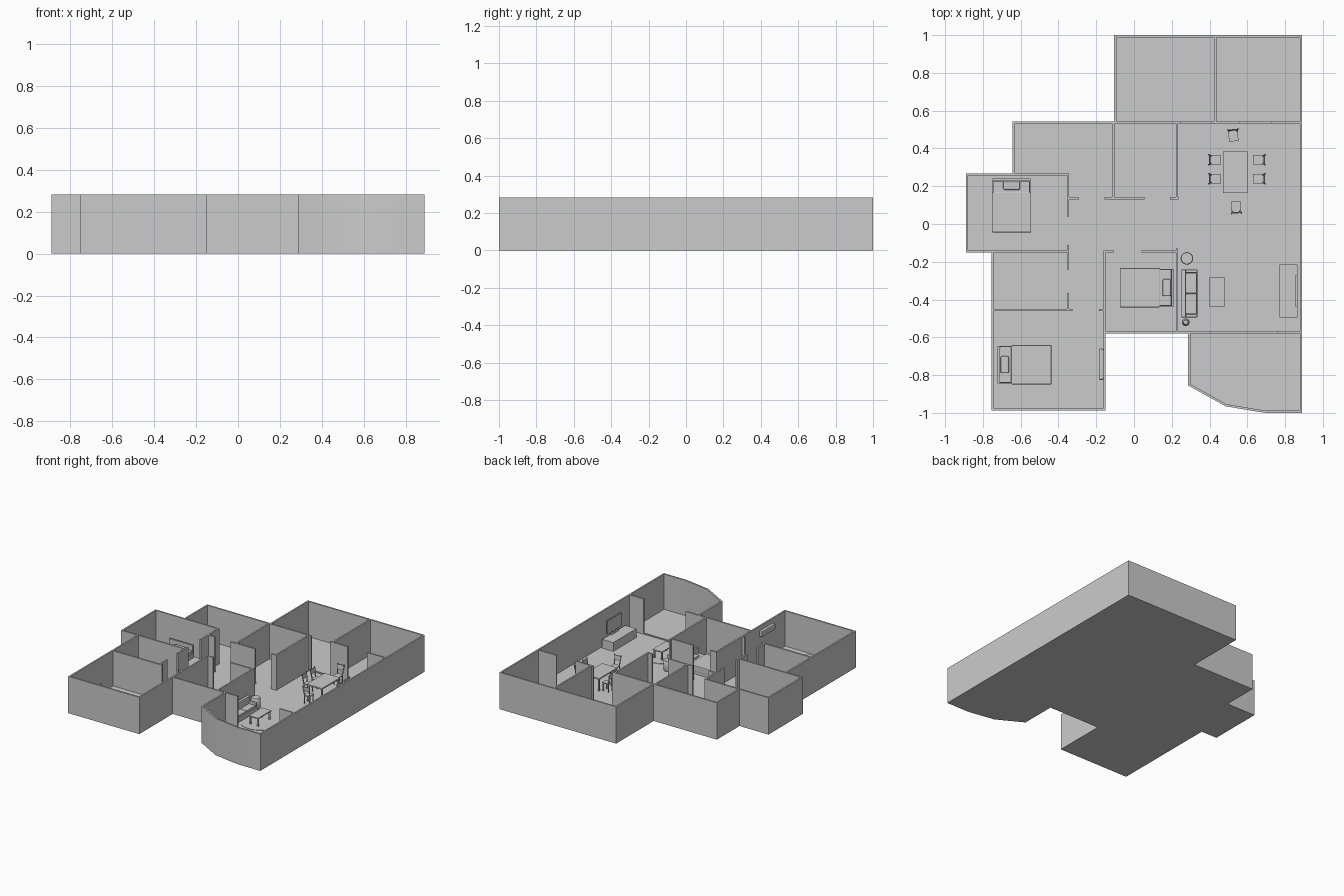
import bpy, bmesh, math
from mathutils import Matrix, Vector

if "Cube" in bpy.data.objects:
    bpy.data.objects.remove(bpy.data.objects["Cube"])

H, FLOOR, T = 0.283, 0.012, 0.012


def finish(name, bm, loc=(0, 0, 0), rot=0, bevel=0, smooth=False):
    bmesh.ops.recalc_face_normals(bm, faces=bm.faces)
    me = bpy.data.meshes.new(name)
    bm.to_mesh(me)
    bm.free()
    ob = bpy.data.objects.new(name, me)
    bpy.context.collection.objects.link(ob)
    ob.location, ob.rotation_euler = loc, (0, 0, math.radians(rot))
    if smooth:
        me.shade_smooth()
        me.set_sharp_from_angle(angle=math.radians(32))
    if bevel:
        m = ob.modifiers.new("bevel", 'BEVEL')
        m.width, m.segments = bevel, 2
    return ob


def boxes(name, items, loc=(0, 0, 0), rot=0, bevel=0):
    """Each item: x0, x1, y0, y1, z0, z1 and optional lean of the top in x, y."""
    bm = bmesh.new()
    for x0, x1, y0, y1, z0, z1, *lean in items:
        c = Vector(((x0 + x1) / 2, (y0 + y1) / 2, (z0 + z1) / 2))
        vs = bmesh.ops.create_cube(bm, size=1, matrix=Matrix.Translation(c) @ Matrix.Diagonal(
            (x1 - x0, y1 - y0, z1 - z0, 1)))['verts']
        if lean:
            for v in vs:
                if v.co.z > c.z:
                    v.co.x += lean[0]
                    v.co.y += lean[1]
    return finish(name, bm, loc, rot, bevel)


def lathe(name, loc, profile, n=32):
    bm = bmesh.new()
    rings = [[bm.verts.new((r * math.cos(2 * math.pi * i / n), r * math.sin(2 * math.pi * i / n), z))
              for i in range(n)] for r, z in profile]
    for a, b in zip(rings, rings[1:]):
        for i in range(n):
            bm.faces.new((a[i], a[(i + 1) % n], b[(i + 1) % n], b[i]))
    bm.faces.new(rings[0])
    bm.faces.new(rings[-1])
    return finish(name, bm, loc, smooth=True)


def legs(w, d, t, h):
    return [(x - t, x + t, y - t, y + t, 0, h) for x in (-w, w) for y in (-d, d)]


# Outer shell: footprint raised to wall height, then hollowed down to the floor
outline = [(-.105, 1), (-.105, .543), (-.643, .543), (-.643, .268), (-.89, .268), (-.89, -.152),
           (-.755, -.152), (-.755, -.987), (-.15, -.987), (-.15, -.58), (.287, -.58), (.287, -.855),
           (.485, -.965), (.65, -.993), (.70, -1), (.89, -1), (.89, 1)]
bm = bmesh.new()
base = bm.faces.new([bm.verts.new((x, y, 0)) for x, y in outline])
ext = bmesh.ops.extrude_face_region(bm, geom=[base], use_keep_orig=True)['geom']
bmesh.ops.translate(bm, verts=[g for g in ext if isinstance(g, bmesh.types.BMVert)], vec=(0, 0, H))
bmesh.ops.recalc_face_normals(bm, faces=bm.faces)
top = next(f for f in bm.faces if f.calc_center_median().z > H - .001)
bmesh.ops.inset_region(bm, faces=[top], thickness=T, use_even_offset=True)
top = max((f for f in bm.faces if abs(f.normal.z) > .9), key=lambda f: f.calc_area()
          if f.calc_center_median().z > .1 else 0)
hole = bmesh.ops.extrude_discrete_faces(bm, faces=[top])['faces'][0]
bmesh.ops.translate(bm, verts=hole.verts, vec=(0, 0, FLOOR - H))
finish("floor_and_outer_walls", bm, smooth=True)

# Inner walls: runs along x (y, x0, x1) and along y (x, y0, y1)
along_x = [(.537, -.11, .25), (.537, .41, .56), (.537, .725, .88), (.262, -.65, -.345),
           (.137, -.345, -.29), (.137, -.155, .055), (.137, .19, .235),
           (-.146, -.76, -.345), (-.146, -.155, -.105), (-.146, .04, .225),
           (-.455, -.75, -.325), (-.455, -.185, -.15), (-.574, .28, .40), (-.574, .76, .88)]
along_y = [(.43, .54, .99), (-.11, .137, .54), (.228, .13, .54), (.228, -.575, -.13),
           (-.35, .04, .265), (-.35, -.24, -.11), (-.35, -.455, -.365), (-.155, -.58, -.14)]
e = T / 2
boxes("inner_walls", [(a, b, y - e, y + e, FLOOR - .004, H) for y, a, b in along_x]
      + [(x - e, x + e, a, b, FLOOR - .004, H) for x, a, b in along_y])
# Sills across the wide openings
boxes("door_sills", [(a, b, y - .005, y + .005, FLOOR - .004, .02)
                     for y, a, b in ((.537, .25, .41), (.537, .56, .725), (-.574, .40, .76))])

# Beds, head towards local +y
for i, (x, y, r) in enumerate([(-.648, .098, 0), (-.58, -.745, 90), (.068, -.337, -90)], 1):
    at = (x, y, FLOOR)
    boxes(f"bed_frame_{i}", [(-.1, .1, -.14, .142, 0, .035), (-.1, .1, .13, .143, .035, .10)], at, r)
    boxes(f"mattress_{i}", [(-.097, .097, -.138, .13, .035, .06)], at, r, .006)
    boxes(f"blanket_{i}", [(-.104, .104, -.143, .07, .02, .066)], at, r, .005)
    boxes(f"pillow_{i}", [(-.045, .045, .083, .127, .058, .076)], at, r, .007)

# Dining table and chairs
boxes("dining_table", [(-.065, .065, -.11, .11, .09, .1)] + legs(.056, .1, .005, .09),
      (.535, .275, FLOOR))
chairs = [(.66, .34, -90), (.66, .24, -90), (.43, .34, 90), (.43, .24, 90),
          (.526, .468, 4), (.54, .09, 184)]
for i, (x, y, r) in enumerate(chairs, 1):
    boxes(f"dining_chair_{i}", [(-.025, .025, -.03, .026, .06, .067)] + legs(.021, .022, .003, .06)
          + [(s - .003, s + .003, .02, .026, .067, .14, .006 * k, .012)
             for s, k in ((-.021, -1), (.021, 1))]
          + [(-.023, .023, .026, .03, .10, .135, 0, .004)], (x, y, FLOOR), r)

# Living room: sofa, coffee table, rug, media stand and screen
sofa = (.293, -.368, FLOOR)
boxes("sofa_base", [(-.042, .042, -.127, .127, .008, .045)], sofa, 0, .004)
boxes("sofa_back", [(-.042, -.018, -.127, .127, .045, .115)], sofa, 0, .006)
boxes("sofa_arms", [(-.04, .042, s * .118 - .009, s * .118 + .009, .04, .08) for s in (-1, 1)], sofa, 0, .005)
boxes("sofa_cushions", [(-.018, .04, s * .054 - .053, s * .054 + .053, .045, .062) for s in (-1, 1)],
      sofa, 0, .005)
boxes("coffee_table", [(-.04, .04, -.08, .08, .062, .07)] + legs(.033, .07, .005, .062), (.44, -.36, FLOOR))
lathe("round_rug", (.44, -.36, FLOOR), [(.14, 0), (.14, .003)], 48)
boxes("media_stand", [(.77, .865, -.495, -.215, FLOOR, .08)])
boxes("screen", [(.856, .865, -.44, -.27, .10, .20), (.852, .866, -.40, -.31, .08, .084),
                 (.858, .863, -.365, -.345, .084, .10)])

# Round stool and vase beside the sofa
lathe("round_stool", (.28, -.182, FLOOR), [(.028, 0), (.033, .01), (.033, .075), (.03, .08)])
lathe("vase", (.274, -.52, FLOOR), [(.011, 0), (.02, .03), (.018, .05), (.008, .08), (.012, .095)], 24)

# Wall-mounted air unit in the bedroom
boxes("wall_air_unit", [(-.186, -.161, -.825, -.66, .205, .25)], bevel=.006)
